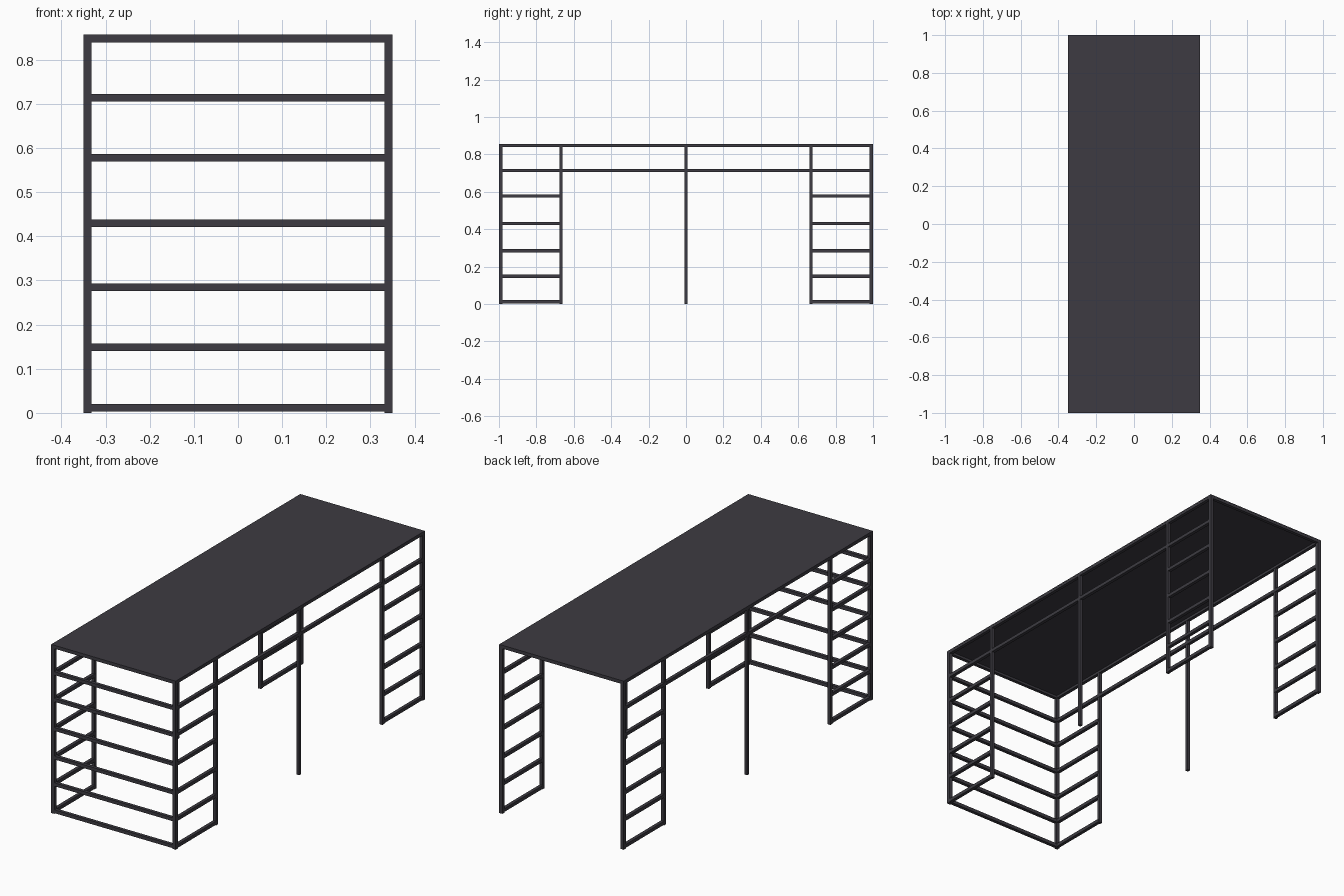
import bpy, bmesh
from mathutils import Vector

if "Cube" in bpy.data.objects:
    bpy.data.objects.remove(bpy.data.objects["Cube"])

mat = bpy.data.materials.new("dark charcoal metal")
mat.diffuse_color = (0.047, 0.044, 0.054, 1)
mat.use_nodes = True
mat.node_tree.nodes["Principled BSDF"].inputs["Base Color"].default_value = mat.diffuse_color

HX, HY, TOP = 0.35, 1.0, 0.857     # half width, half length, height
T = 0.018                          # post width
R = 0.017                          # rail thickness
LEVELS = [0.012, 0.149, 0.285, 0.43, 0.578, 0.714]
PX = HX - T / 2                    # post centre in x
PY = HY - T / 2                    # outer post centre in y
INNER = 0.668                      # inner post centre in y


def box(name, lo, hi):
    lo, hi = Vector(lo), Vector(hi)
    bm = bmesh.new()
    bmesh.ops.create_cube(bm, size=1)
    for v in bm.verts:
        v.co = Vector(((lo[i] + hi[i]) / 2 + v.co[i] * (hi[i] - lo[i]) for i in range(3)))
    me = bpy.data.meshes.new(name)
    bm.to_mesh(me)
    bm.free()
    me.materials.append(mat)
    ob = bpy.data.objects.new(name, me)
    bpy.context.collection.objects.link(ob)
    return ob


def rail_y(name, x, z, y0, y1):
    box(name, (x - R / 2, y0, z - R / 2), (x + R / 2, y1, z + R / 2))


def rail_x(name, y, z):
    box(name, (-PX + T / 2, y - R / 2, z - R / 2), (PX - T / 2, y + R / 2, z + R / 2))


# table top sheet with a frame under its edges
PLATE = 0.005
box("table_top", (-HX, -HY, TOP - PLATE), (HX, HY, TOP))
ZF = TOP - R / 2 - 0.0005
for y, n in ((-PY, "front"), (PY, "back")):
    rail_x(n + "_top_rail", y, ZF)

for x, side in ((-PX, "left"), (PX, "right")):
    rail_y(side + "_top_rail", x, ZF, -PY, PY)
    # posts: outer and inner of each ladder, plus the middle leg
    for y, n in ((-PY, "front_outer"), (-INNER, "front_inner"), (0, "middle"),
                 (INNER, "back_inner"), (PY, "back_outer")):
        w = T if abs(y) > 0.9 else 0.016
        xo = HX if x > 0 else -HX
        xi = xo - (w if x > 0 else -w)
        box(f"{side}_{n}_post", (min(xo, xi), y - w / 2, 0),
            (max(xo, xi), y + w / 2, TOP - 0.001))
    # ladder rungs, the highest level runs the whole length
    for i, z in enumerate(LEVELS):
        if i == len(LEVELS) - 1:
            rail_y(side + "_long_rail", x, z, -PY, PY)
        else:
            rail_y(f"{side}_front_rung_{i}", x, z, -PY, -INNER)
            rail_y(f"{side}_back_rung_{i}", x, z, INNER, PY)

# cross rails on the front end only
for i, z in enumerate(LEVELS):
    rail_x(f"front_cross_rail_{i}", -PY, z)
